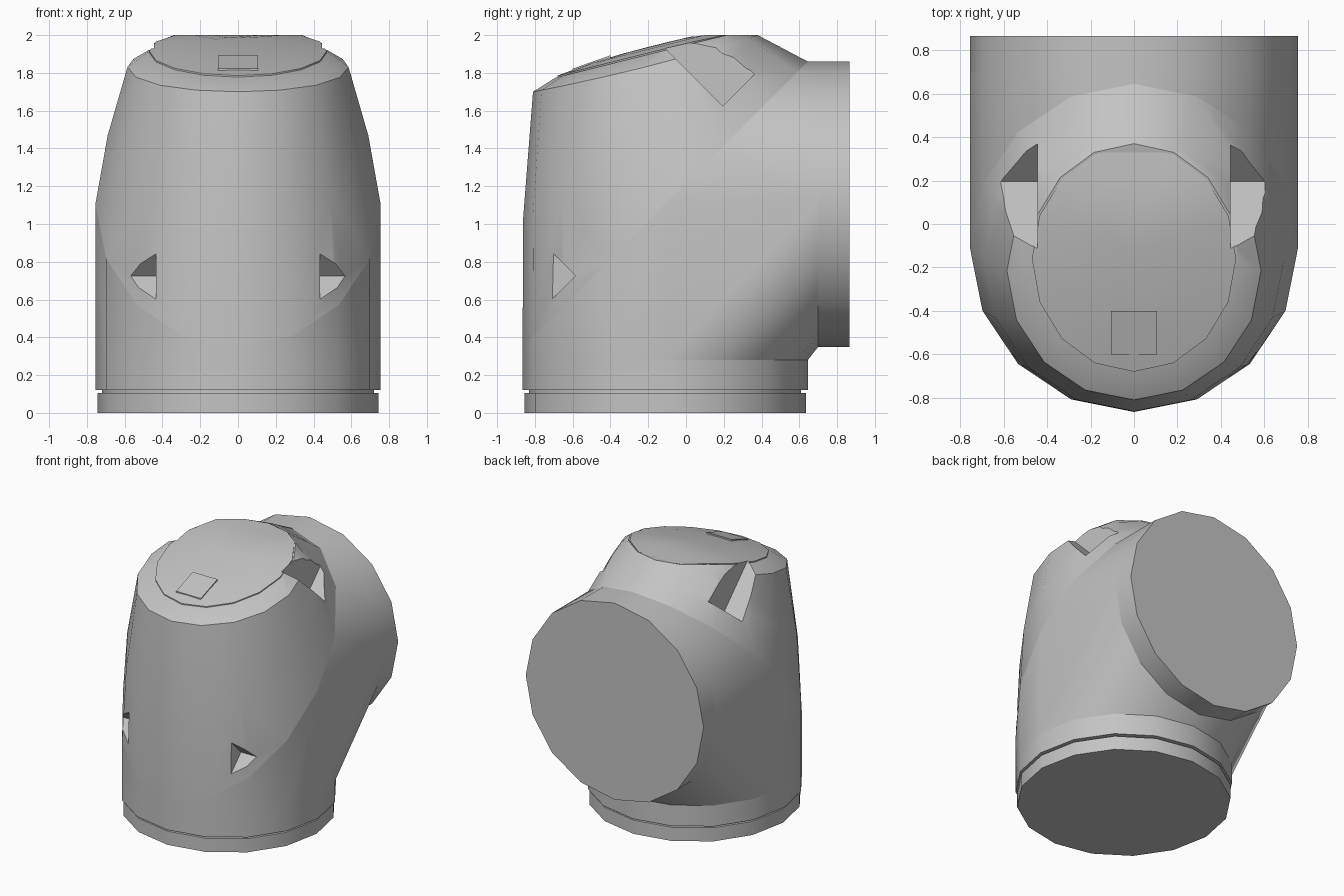
import bpy, bmesh, math
from itertools import product

if "Cube" in bpy.data.objects:
    bpy.data.objects.remove(bpy.data.objects["Cube"])

SIDES = 16
R = 0.755          # tube radius
CY = -0.11         # upright tube axis
CZ = 1.105         # rear tube axis
SEAM = CZ - CY     # seam plane: z = y + SEAM

grey = bpy.data.materials.new("housing_grey")
grey.use_nodes = True
grey.diffuse_color = (0.55, 0.55, 0.55, 1)
grey.node_tree.nodes["Principled BSDF"].inputs["Base Color"].default_value = (0.55, 0.55, 0.55, 1)


def finish(name, bm):
    bmesh.ops.recalc_face_normals(bm, faces=bm.faces)
    mesh = bpy.data.meshes.new(name)
    bm.to_mesh(mesh)
    bm.free()
    mesh.materials.append(grey)
    obj = bpy.data.objects.new(name, mesh)
    bpy.context.collection.objects.link(obj)
    return obj


def smooth(obj):
    bpy.ops.object.select_all(action='DESELECT')
    obj.select_set(True)
    bpy.context.view_layer.objects.active = obj
    bpy.ops.object.shade_smooth_by_angle(angle=math.radians(30))


def ring(rx, ry, cy, height):
    """Ellipse in x and y whose z comes from height(y)."""
    pts = []
    for i in range(SIDES):
        a = 2 * math.pi * i / SIDES
        y = cy + ry * math.sin(a)
        pts.append((rx * math.cos(a), y, height(y)))
    return pts


def upright(r, z):
    return ring(r, r, CY, lambda y: z)


def rear(r, y):
    return [(x, y, CZ + b - CY) for x, b, _ in upright(r, 0)]


def loft(name, rings):
    """Skin a stack of rings and close both ends."""
    bm = bmesh.new()
    loops = [[bm.verts.new(p) for p in pts] for pts in rings]
    for lo, hi in zip(loops, loops[1:]):
        for i in range(SIDES):
            j = (i + 1) % SIDES
            bm.faces.new((lo[i], lo[j], hi[j], hi[i]))
    bm.faces.new(loops[0])
    bm.faces.new(loops[-1])
    return finish(name, bm)


# Base ring, groove and collar of the upright tube
smooth(loft("base_ring", [upright(0.745, 0), upright(0.745, 0.105),
                          upright(0.72, 0.105), upright(0.72, 0.12),
                          upright(R, 0.12), upright(R, 0.28)]))

# Elbow body: hull between lower collar, rear collar and slanted seam
seam = ring(R, R, CY, lambda y: y + SEAM)
bm = bmesh.new()
for p in upright(R, 0.28) + rear(R, 0.70) + seam:
    bm.verts.new(p)
bmesh.ops.convex_hull(bm, input=bm.verts)
bmesh.ops.dissolve_limit(bm, angle_limit=0.01, verts=bm.verts, edges=bm.edges)
smooth(finish("elbow_body", bm))

# Rear collar
smooth(loft("rear_collar", [rear(R, 0.70), rear(R, 0.865)]))

# Cap: tapers from the seam to a tilted chamfered rim
rim = ring(0.585, 0.595, -0.215,
           lambda y: 1.7 + 0.19 * (y + 0.81) + 0.052 * (y + 0.81) ** 2)


def disc_height(y):
    return min(1.775 + 0.25 * (y + 0.69), 2.0)


middle = []
for a, b in zip(seam, rim):
    x, y, z = [(p + q) / 2 for p, q in zip(a, b)]
    middle.append((x * 1.03, y * 1.03 if y < 0 else y, z))
cap = loft("cap", [seam, middle, rim, ring(0.48, 0.53, -0.16, disc_height)])


# Domed lid on the cap
def dome(scale, rise):
    return ring(0.47 * scale, 0.52 * scale, -0.16,
                lambda y: min(disc_height(y) + rise, 2.0))


lid = loft("domed_lid", [dome(1, -0.02), dome(1, 0.008), dome(0.7, 0.028),
                         dome(0.35, 0.038), dome(0.08, 0.04)])


# Four screw pockets, square to the seam plane
def pocket_cutter(side, x0, p_range, q_range):
    """p = z - y runs away from the seam, q = z + y runs along it."""
    bm = bmesh.new()
    for x, p, q in product((x0, 1.2), p_range, q_range):
        bm.verts.new((side * x, (q - p) / 2, (q + p) / 2))
    bmesh.ops.convex_hull(bm, input=bm.verts)
    cutter = finish("pocket_cutter", bm)
    cutter.hide_render = True
    return cutter


def carve(obj, cutter):
    bpy.context.view_layer.objects.active = obj
    mod = obj.modifiers.new("pocket", 'BOOLEAN')
    mod.operation = 'DIFFERENCE'
    mod.solver = 'EXACT'
    mod.object = cutter
    bpy.ops.object.modifier_apply(modifier=mod.name)


for side in (-1, 1):
    lower = pocket_cutter(side, 0.435, (1.31, 3), (-2, 0.14))
    upper = pocket_cutter(side, 0.445, (1.43, 3), (1.82, 4))
    carve(cap, lower)
    carve(cap, upper)
    carve(lid, upper)
    for cutter in (lower, upper):
        bpy.data.objects.remove(cutter)
smooth(cap)
smooth(lid)

# Small square plate on the lid
bm = bmesh.new()
for x, (y, z), drop in product((-0.105, 0.105), ((-0.6, 1.822), (-0.4, 1.893)), (0, 0.03)):
    bm.verts.new((x, y, z - drop))
bmesh.ops.convex_hull(bm, input=bm.verts)
finish("lid_plate", bm)
